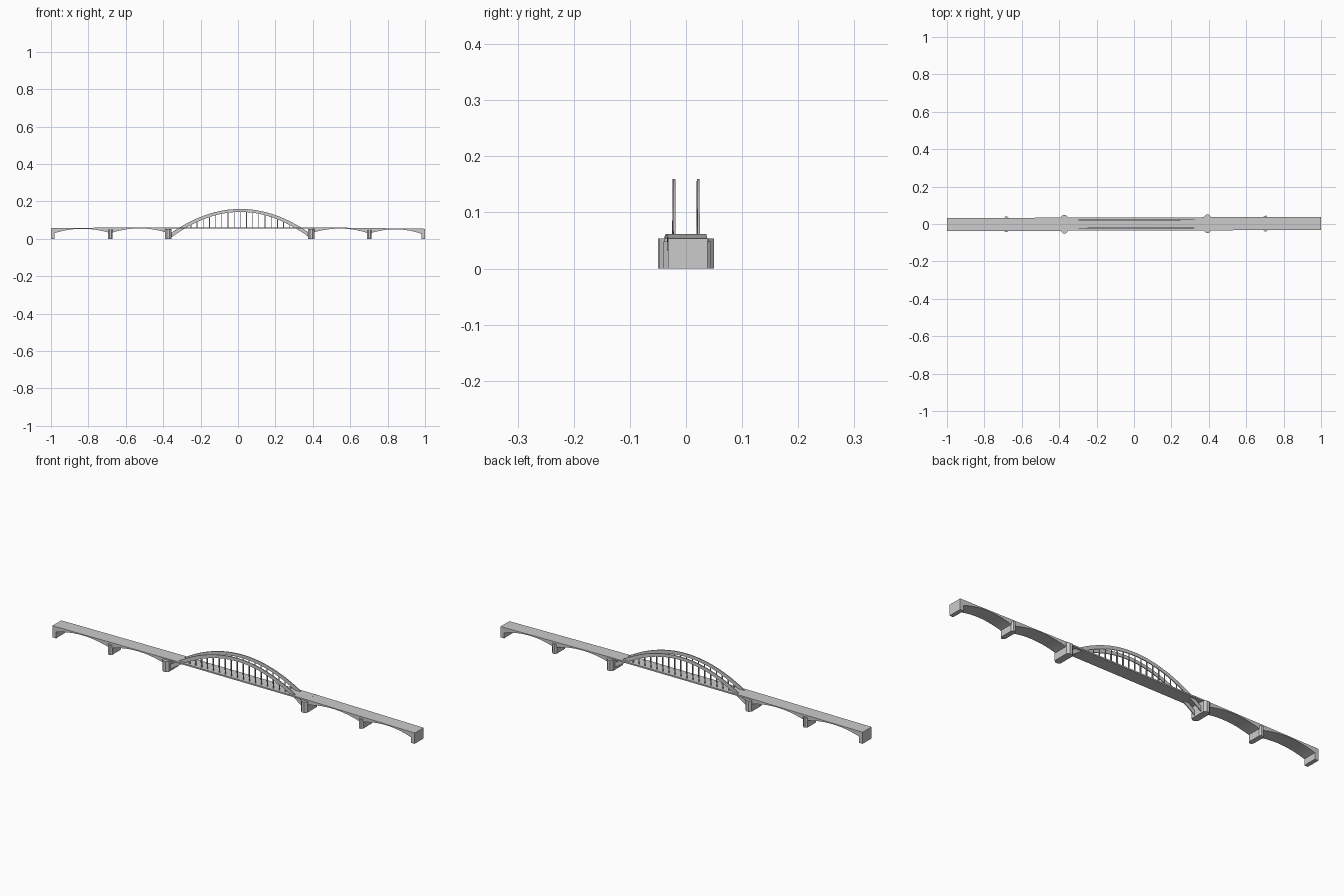
import bpy
import bmesh

if "Cube" in bpy.data.objects:
    bpy.data.objects.remove(bpy.data.objects["Cube"])

SKEW = 0.003      # slight turn of the whole bridge in plan
HALF = 0.035      # half width of the deck
MID = 0.0125      # centre of the main span


def finish(name, bm):
    bmesh.ops.recalc_face_normals(bm, faces=bm.faces)
    me = bpy.data.meshes.new(name)
    bm.to_mesh(me)
    bm.free()
    ob = bpy.data.objects.new(name, me)
    ob.rotation_euler[2] = SKEW
    bpy.context.collection.objects.link(ob)


def strip(name, stations, y0, y1):
    """Closed beam through stations of (x, top z, bottom z)."""
    bm = bmesh.new()
    rings = [[bm.verts.new(p) for p in
              ((x, y0, b), (x, y1, b), (x, y1, t), (x, y0, t))]
             for x, t, b in stations]
    for a, b in zip(rings, rings[1:]):
        for i in range(4):
            j = (i + 1) % 4
            bm.faces.new((a[i], a[j], b[j], b[i]))
    bm.faces.new(rings[0])
    bm.faces.new(rings[-1])
    finish(name, bm)


def prism(name, outline, z0, z1):
    bm = bmesh.new()
    lo = [bm.verts.new((x, y, z0)) for x, y in outline]
    hi = [bm.verts.new((x, y, z1)) for x, y in outline]
    bm.faces.new(lo)
    bm.faces.new(hi)
    for i in range(len(lo)):
        j = (i + 1) % len(lo)
        bm.faces.new((lo[i], lo[j], hi[j], hi[i]))
    finish(name, bm)


def deck_top(x):
    # gentle crown, falling a little more to the right
    if x < -0.37:
        return 0.062 - 0.004 * (-0.37 - x) / 0.63
    if x > 0.39:
        return 0.062 - 0.008 * (x - 0.39) / 0.61
    return 0.062


# side spans with arched soffits
for n, (a, b) in enumerate(((-0.98, -0.69), (-0.675, -0.385),
                            (0.405, 0.695), (0.71, 0.98))):
    pts = []
    for i in range(17):
        t = i / 16
        x = a + (b - a) * t
        top = deck_top(x)
        pts.append((x, top, top - 0.005 - 0.022 * (2 * t - 1) ** 2))
    strip(f"side_span_{n + 1}", pts, -HALF, HALF)

# main span deck, and deck pieces over the piers
strip("main_deck", [(x, 0.062, 0.055) for x in (-0.385, 0.405)], -HALF, HALF)
for n, (a, b) in enumerate(((-0.69, -0.675), (0.695, 0.71))):
    strip(f"pier_deck_{n + 1}",
          [(x, deck_top(x), 0.03) for x in (a, b)], -HALF, HALF)

# end abutments
for side, a, b in (("left", -1, -0.98), ("right", 0.98, 1)):
    strip(side + "_abutment",
          [(x, deck_top(x), 0) for x in (a, b)], -HALF, HALF)

# piers with chamfered noses
for n, (cx, w, d, h) in enumerate(((-0.6825, 0.0125, 0.042, 0.050),
                                   (-0.3725, 0.0175, 0.049, 0.054),
                                   (0.3925, 0.0175, 0.049, 0.054),
                                   (0.7025, 0.0125, 0.042, 0.048))):
    outline = [(cx + w * sx, d * sy) for sx, sy in
               ((-1, -0.8), (-0.4, -1), (0.4, -1), (1, -0.8),
                (1, 0.8), (0.4, 1), (-0.4, 1), (-1, 0.8))]
    prism(f"pier_{n + 1}", outline, 0, h)


# main arch ribs, deeper towards the springings, with hangers
def arch_under(u):
    return 0.144 - 1.004 * u * u


ribs = []
for i in range(33):
    u = -0.375 + 0.75 * i / 32
    ribs.append((MID + u, 0.16 - 0.94 * u * u, arch_under(u)))

for side, y in (("front", -0.0215), ("back", 0.0215)):
    strip(side + "_arch", ribs, y - 0.0022, y + 0.0022)
    for k in range(-8, 9):
        u = k * 0.033
        x = MID + u
        top = arch_under(u) + 0.004
        strip(f"{side}_hanger_{k + 9}",
              [(x - 0.002, top, 0.058), (x + 0.002, top, 0.058)],
              y - 0.0016, y + 0.0016)
